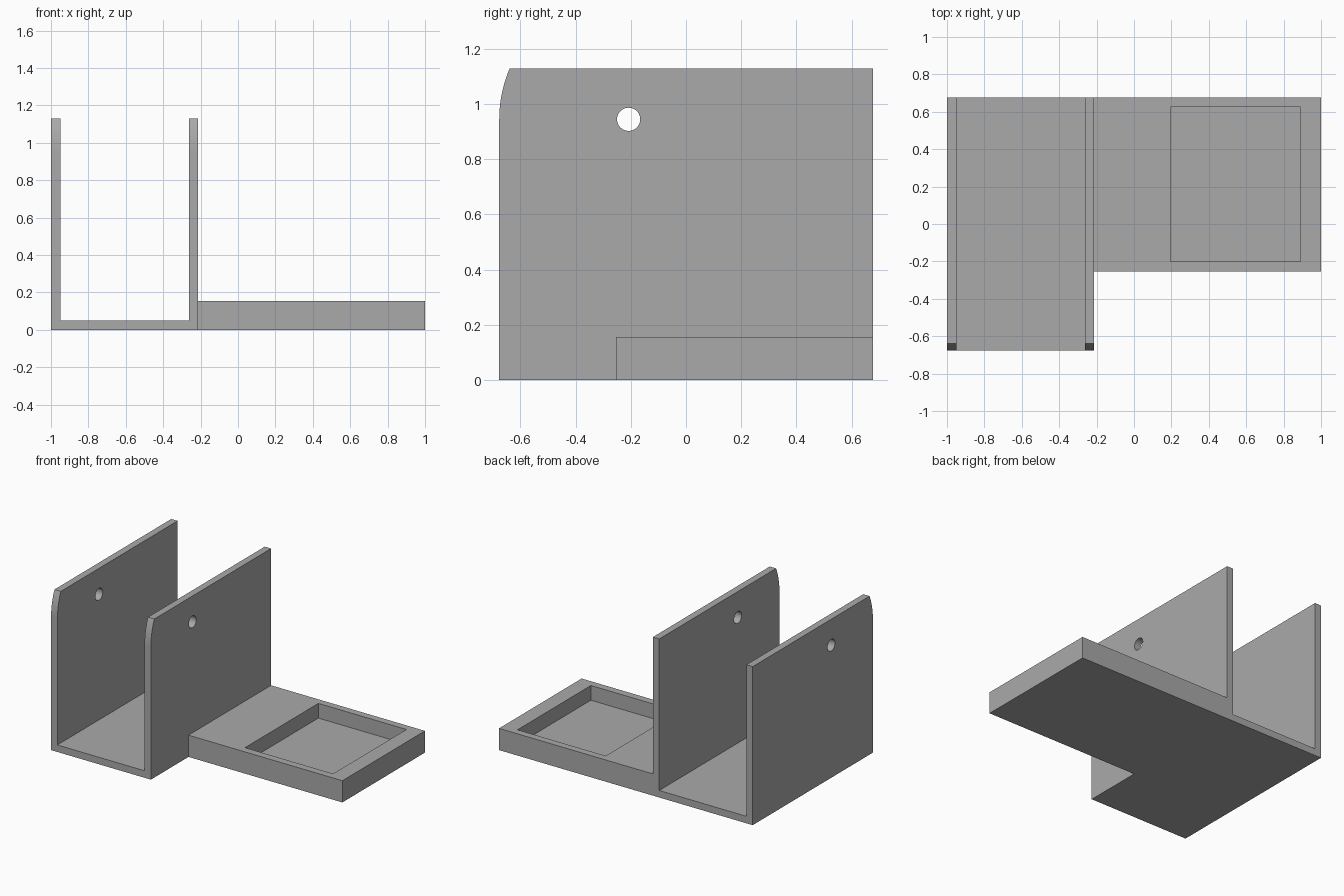
import bpy, bmesh, math
from mathutils import Vector

if "Cube" in bpy.data.objects:
    bpy.data.objects.remove(bpy.data.objects["Cube"])

# Main dimensions
BACK, FRONT, TOP = 0.677, -0.677, 1.13
WALL = 0.05
LEFT, SPLIT, RIGHT = -1.0, -0.213, 1.0
HOLE_Y, HOLE_Z, HOLE_R = -0.208, 0.945, 0.042

grey = bpy.data.materials.new("plain grey")
grey.diffuse_color = (0.4, 0.4, 0.4, 1)
grey.use_nodes = True
grey.node_tree.nodes["Principled BSDF"].inputs["Base Color"].default_value = grey.diffuse_color


def prism(name, points, offset):
    """Extrude a closed 3D outline by an offset vector."""
    bm = bmesh.new()
    face = bm.faces.new([bm.verts.new(p) for p in points])
    res = bmesh.ops.extrude_face_region(bm, geom=[face])
    moved = [v for v in res["geom"] if isinstance(v, bmesh.types.BMVert)]
    bmesh.ops.translate(bm, verts=moved, vec=Vector(offset))
    bmesh.ops.recalc_face_normals(bm, faces=bm.faces)
    mesh = bpy.data.meshes.new(name)
    bm.to_mesh(mesh)
    bm.free()
    mesh.materials.append(grey)
    obj = bpy.data.objects.new(name, mesh)
    bpy.context.collection.objects.link(obj)
    return obj


def box(name, x0, x1, y0, y1, z0, z1):
    base = [(x0, y0, z0), (x1, y0, z0), (x1, y1, z0), (x0, y1, z0)]
    return prism(name, base, (0, 0, z1 - z0))


def combine(target, tool, operation):
    """Apply a boolean and remove the tool."""
    mod = target.modifiers.new("combine", 'BOOLEAN')
    mod.operation, mod.solver, mod.object = operation, 'EXACT', tool
    bpy.context.view_layer.objects.active = target
    bpy.ops.object.modifier_apply(modifier=mod.name)
    bpy.data.objects.remove(tool, do_unlink=True)


# Upright U-shaped channel
inner_l, inner_r = LEFT + WALL, SPLIT - WALL
u_outline = [(LEFT, 0), (SPLIT, 0), (SPLIT, TOP), (inner_r, TOP),
             (inner_r, WALL), (inner_l, WALL), (inner_l, TOP), (LEFT, TOP)]
bracket = prism("bracket", [(x, FRONT, z) for x, z in u_outline],
                (0, BACK - FRONT, 0))

# Front upper corners, rounded on an arc centred on the hole
radius = HOLE_Y - FRONT
end = math.asin((TOP - HOLE_Z) / radius)
arc = [(HOLE_Y - radius * math.cos(end * i / 10),
        HOLE_Z + radius * math.sin(end * i / 10)) for i in range(11)]
corner = arc + [(arc[-1][0], TOP + 0.1), (FRONT - 0.1, TOP + 0.1),
                (FRONT - 0.1, HOLE_Z)]
combine(bracket, prism("corner_cutter", [(-1.1, y, z) for y, z in corner],
                       (1, 0, 0)), 'DIFFERENCE')

# Pivot hole through both walls
ring = [(-1.1, HOLE_Y + HOLE_R * math.cos(math.tau * i / 40),
         HOLE_Z + HOLE_R * math.sin(math.tau * i / 40)) for i in range(40)]
combine(bracket, prism("hole_cutter", ring, (1, 0, 0)), 'DIFFERENCE')

# Side tray with a rectangular pocket
tray = box("tray", SPLIT - 0.02, RIGHT, -0.253, BACK, 0, 0.155)
combine(tray, box("pocket_cutter", 0.195, 0.89, -0.2, 0.626, WALL, 0.3),
        'DIFFERENCE')
combine(bracket, tray, 'UNION')

# Smooth arcs, sharp edges
bpy.ops.object.select_all(action='DESELECT')
bracket.select_set(True)
bpy.context.view_layer.objects.active = bracket
bpy.ops.object.shade_smooth_by_angle(angle=math.radians(20))
